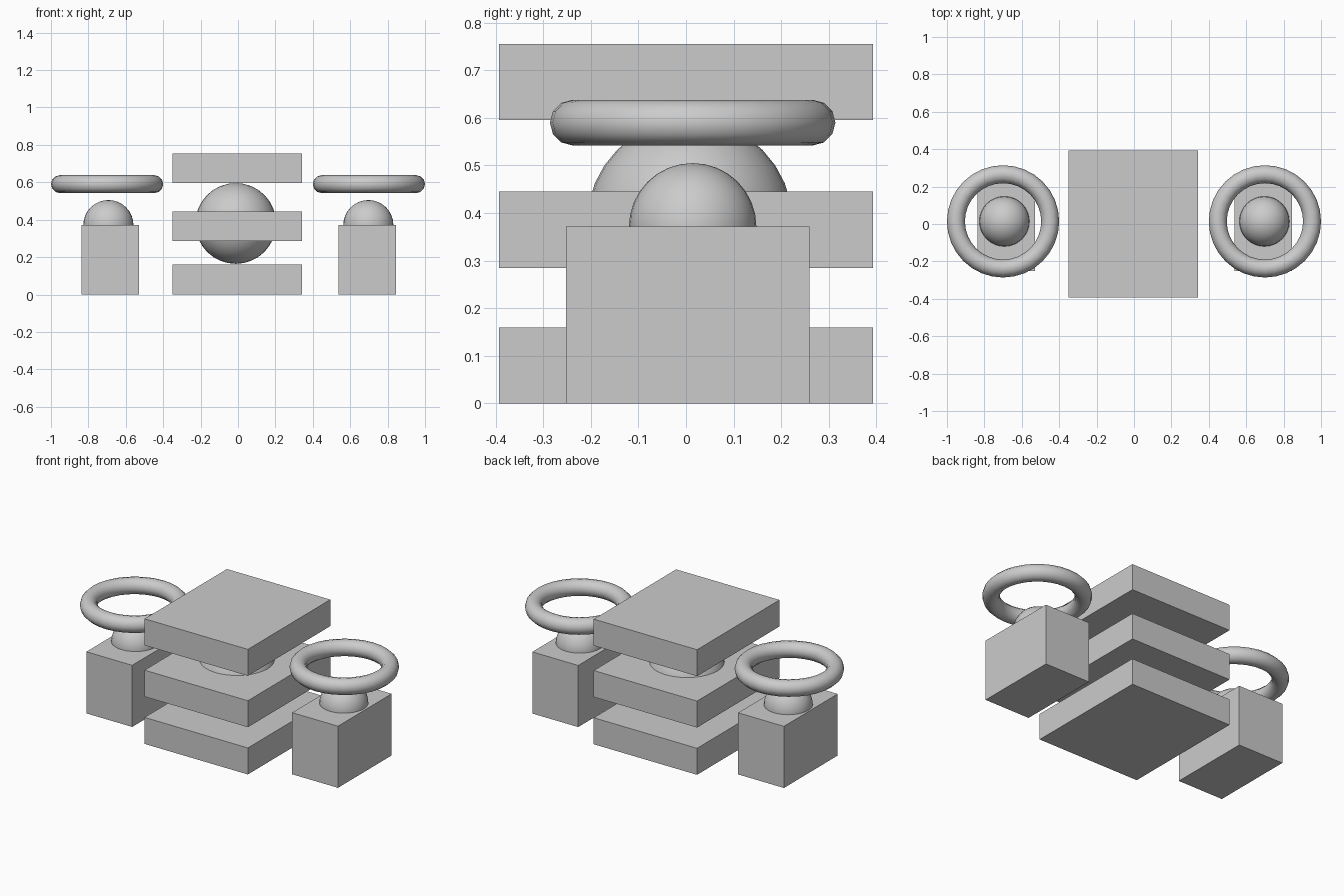
import bpy

if "Cube" in bpy.data.objects:
    bpy.data.objects.remove(bpy.data.objects["Cube"])


def box(name, center, size):
    bpy.ops.mesh.primitive_cube_add(size=1, location=center)
    ob = bpy.context.object
    ob.name = name
    ob.scale = size
    bpy.ops.object.transform_apply(location=False, rotation=False, scale=True)
    return ob


def ball(name, center, radius):
    bpy.ops.mesh.primitive_uv_sphere_add(segments=32, ring_count=16, radius=radius, location=center)
    bpy.context.object.name = name
    bpy.ops.object.shade_smooth()


def ring(name, center, major, minor):
    bpy.ops.mesh.primitive_torus_add(major_segments=32, minor_segments=12, location=center,
                                     major_radius=major, minor_radius=minor)
    bpy.context.object.name = name
    bpy.ops.object.shade_smooth()


# Central stack: three slabs with a ball through the middle one
for label, z in (("bottom", 0.08), ("middle", 0.365), ("top", 0.675)):
    box(label + "_slab", (-0.004, 0, z), (0.69, 0.786, 0.16))
ball("core_ball", (-0.012, 0.008, 0.38), 0.216)

# Side pedestals: block, half-sunk ball and a floating ring
for label, side in (("left", -1), ("right", 1)):
    x = side * 0.7
    box(label + "_block", (side * 0.687 + 0.004, 0.004, 0.186), (0.306, 0.512, 0.372))
    ball(label + "_ball", (side * 0.695 + 0.002, 0.014, 0.371), 0.134)
    ring(label + "_ring", (x, 0.014, 0.59), 0.252, 0.048)
